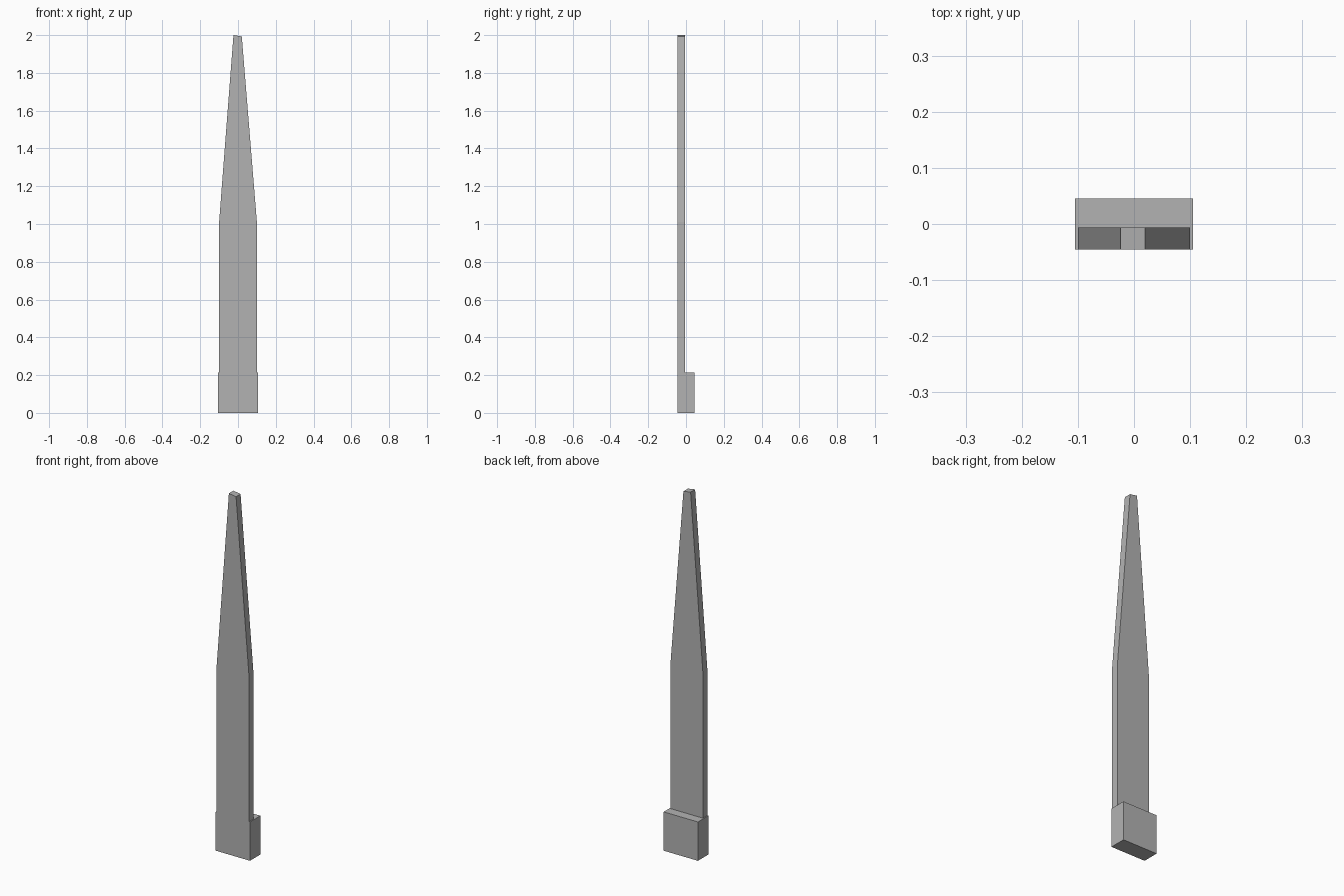
import bpy
import bmesh

if "Cube" in bpy.data.objects:
    bpy.data.objects.remove(bpy.data.objects["Cube"], do_unlink=True)

# Single grey material
grey = bpy.data.materials.new("plain grey")
grey.use_nodes = True
colour = (0.45, 0.45, 0.45, 1)
grey.diffuse_color = colour
grey.node_tree.nodes["Principled BSDF"].inputs["Base Color"].default_value = colour


def extrude_profile(name, profile, front, back):
    """Extrude an x-z outline from y = front to y = back."""
    bm = bmesh.new()
    face = bm.faces.new([bm.verts.new((x, front, z)) for x, z in profile])
    result = bmesh.ops.extrude_face_region(bm, geom=[face], use_keep_orig=True)
    moved = [g for g in result["geom"] if isinstance(g, bmesh.types.BMVert)]
    bmesh.ops.translate(bm, verts=moved, vec=(0, back - front, 0))
    bmesh.ops.recalc_face_normals(bm, faces=bm.faces)
    mesh = bpy.data.meshes.new(name)
    bm.to_mesh(mesh)
    bm.free()
    mesh.materials.append(grey)
    obj = bpy.data.objects.new(name, mesh)
    bpy.context.collection.objects.link(obj)
    return obj


# Block at the foot
extrude_profile("base_block",
                [(-0.105, 0), (0.105, 0), (0.105, 0.215), (-0.105, 0.215)],
                -0.045, 0.0455)

# Flat tapering blade with a slightly slanted tip, sunk into the block
extrude_profile("blade",
                [(-0.1, 0.1), (0.1, 0.1), (0.1, 1.01), (0.02, 1.993),
                 (-0.024, 2.0), (-0.1, 1.01)],
                -0.0455, -0.006)
